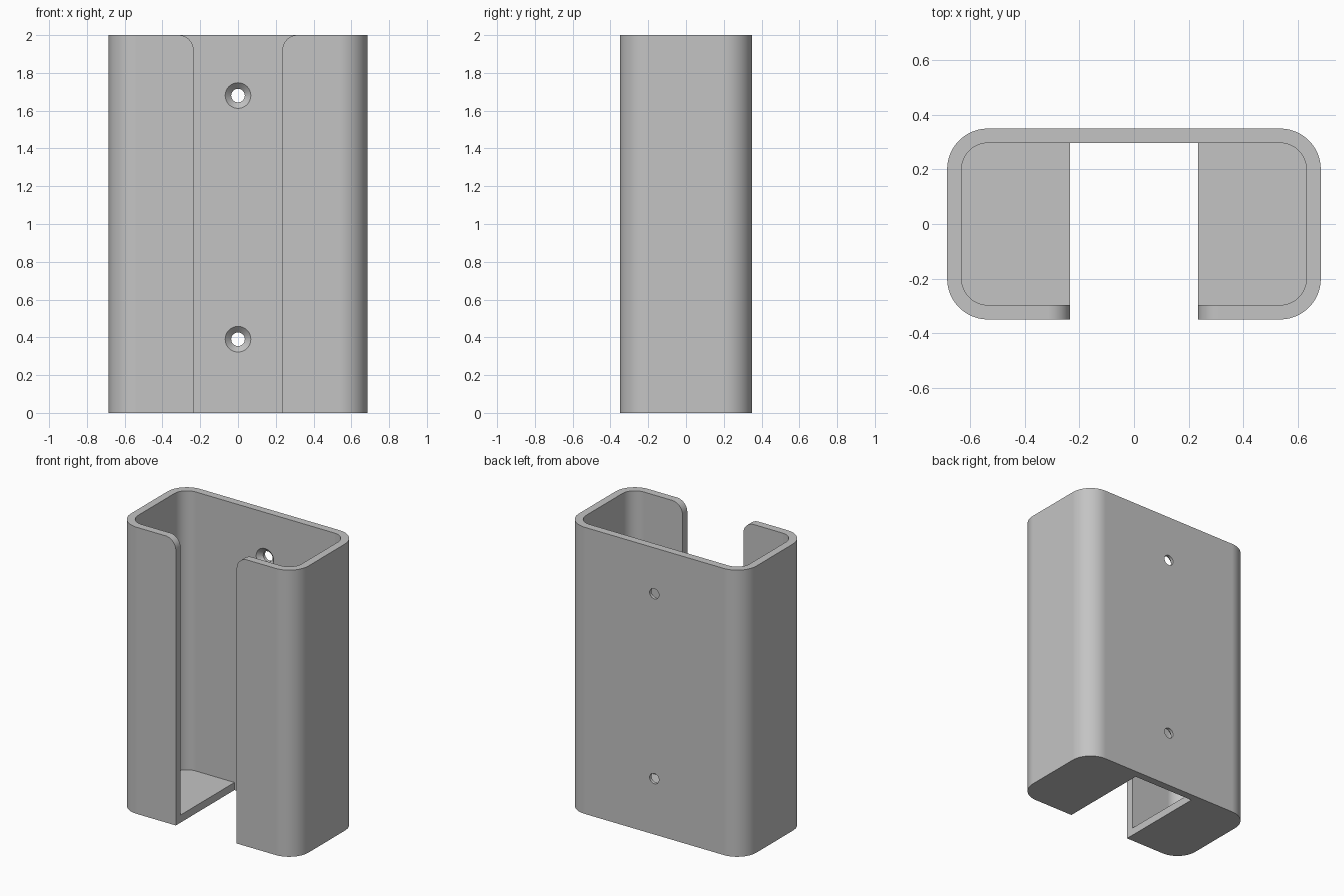
import bpy, bmesh, math
from mathutils import Vector

if "Cube" in bpy.data.objects:
    bpy.data.objects.remove(bpy.data.objects["Cube"], do_unlink=True)

HALF_W, HALF_D, HEIGHT = 0.685, 0.35, 2.0
WALL, RADIUS = 0.053, 0.15
SLOT, FLARE = 0.235, 0.08
BACK_INNER = HALF_D - WALL
HOLE_R, SINK_R = 0.036, 0.068

grey = bpy.data.materials.new("grey plastic")
grey.use_nodes = True
grey.diffuse_color = (0.55, 0.55, 0.55, 1)
grey.node_tree.nodes["Principled BSDF"].inputs["Base Color"].default_value = (0.55, 0.55, 0.55, 1)


def arc(cx, cy, r, start, end, steps=12):
    angles = [math.radians(start + (end - start) * i / steps) for i in range(steps + 1)]
    return [(cx + r * math.cos(a), cy + r * math.sin(a)) for a in angles]


def make_object(name, bm):
    bmesh.ops.recalc_face_normals(bm, faces=bm.faces)
    mesh = bpy.data.meshes.new(name)
    bm.to_mesh(mesh)
    bm.free()
    mesh.materials.append(grey)
    obj = bpy.data.objects.new(name, mesh)
    bpy.context.collection.objects.link(obj)
    return obj


def extrude(name, points, direction):
    bm = bmesh.new()
    face = bm.faces.new([bm.verts.new(p) for p in points])
    result = bmesh.ops.extrude_face_region(bm, geom=[face], use_keep_orig=True)
    verts = [g for g in result["geom"] if isinstance(g, bmesh.types.BMVert)]
    bmesh.ops.translate(bm, verts=verts, vec=Vector(direction))
    return make_object(name, bm)


def rounded_block(name, inset, bottom, top):
    r = RADIUS - inset
    cx, cy = HALF_W - RADIUS, HALF_D - RADIUS
    outline = []
    for i, (sx, sy) in enumerate([(1, 1), (-1, 1), (-1, -1), (1, -1)]):
        outline += arc(sx * cx, sy * cy, r, 90 * i, 90 * i + 90)
    return extrude(name, [(x, y, bottom) for x, y in outline], (0, 0, top - bottom))


def screw_hole_cutter(z):
    # Straight bore with a conical countersink opening to the front
    sink = SINK_R - HOLE_R
    rings = [(BACK_INNER - sink, SINK_R + sink), (BACK_INNER + sink, HOLE_R), (HALF_D + 0.1, HOLE_R)]
    bm = bmesh.new()
    loops = [[bm.verts.new((x, y, zz)) for x, zz in arc(0, z, r, 0, 360, 32)[:-1]] for y, r in rings]
    for a, b in zip(loops, loops[1:]):
        for i in range(len(a)):
            j = (i + 1) % len(a)
            bm.faces.new((a[i], a[j], b[j], b[i]))
    bm.faces.new(loops[0])
    bm.faces.new(loops[-1])
    return make_object("screw_hole_cutter", bm)


# Rounded outer shell
holder = rounded_block("wall_holder", 0, 0, HEIGHT)

# Open-topped cavity
cutters = [rounded_block("cavity_cutter", WALL, WALL, HEIGHT + 0.2)]

# Front slot through wall and floor, flaring at the top lips
right = [(SLOT, -0.1)] + arc(SLOT + FLARE, HEIGHT - FLARE, FLARE, 180, 90) + [(SLOT + FLARE, HEIGHT + 0.1)]
profile = right + [(-x, z) for x, z in reversed(right)]
cutters.append(extrude("slot_cutter", [(x, -0.5, z) for x, z in profile], (0, BACK_INNER + 0.5, 0)))

# Screw holes in the back
cutters += [screw_hole_cutter(z) for z in (0.39, 1.68)]

bpy.ops.object.select_all(action="DESELECT")
holder.select_set(True)
bpy.context.view_layer.objects.active = holder
for cutter in cutters:
    mod = holder.modifiers.new("cut", "BOOLEAN")
    mod.operation = "DIFFERENCE"
    mod.solver = "EXACT"
    mod.object = cutter
    bpy.ops.object.modifier_apply(modifier=mod.name)
    bpy.data.objects.remove(cutter, do_unlink=True)

# Smooth corners with crisp edges and flat walls
bpy.ops.object.shade_smooth_by_angle(angle=math.radians(30))
weighted = holder.modifiers.new("flat walls", "WEIGHTED_NORMAL")
weighted.keep_sharp = True
